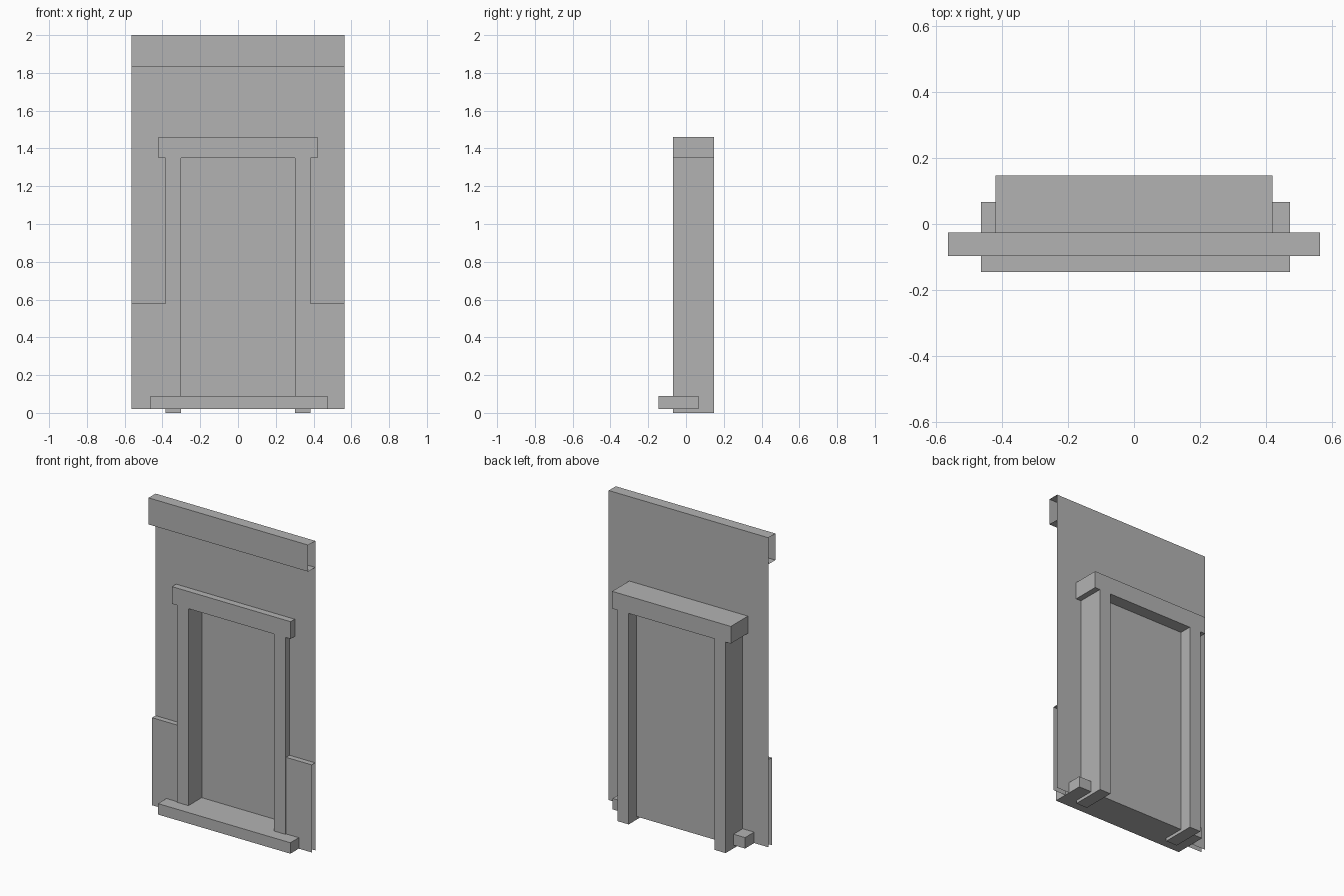
import bpy
import bmesh
from mathutils import Vector

cube = bpy.data.objects.get("Cube")
if cube:
    bpy.data.objects.remove(cube, do_unlink=True)

# One flat stone colour
stone = bpy.data.materials.new("plain_grey")
stone.use_nodes = True
colour = (0.45, 0.45, 0.45, 1)
stone.diffuse_color = colour
stone.node_tree.nodes["Principled BSDF"].inputs["Base Color"].default_value = colour


def sweep(name, points, offset=None, solid=False):
    """Draw a path or outline and push it along offset; solid closes both ends."""
    bm = bmesh.new()
    verts = [bm.verts.new(p) for p in points]
    if solid or offset is None:
        geom = [bm.faces.new(verts)]
    else:
        geom = [bm.edges.new(pair) for pair in zip(verts, verts[1:])]
    if solid:
        out = bmesh.ops.extrude_face_region(bm, geom=geom, use_keep_orig=True)["geom"]
    elif offset:
        out = bmesh.ops.extrude_edge_only(bm, edges=geom)["geom"]
    if offset:
        moved = [g for g in out if isinstance(g, bmesh.types.BMVert)]
        bmesh.ops.translate(bm, verts=moved, vec=Vector(offset))
    if solid:
        bmesh.ops.recalc_face_normals(bm, faces=bm.faces)
    mesh = bpy.data.meshes.new(name)
    bm.to_mesh(mesh)
    bm.free()
    mesh.materials.append(stone)
    obj = bpy.data.objects.new(name, mesh)
    bpy.context.collection.objects.link(obj)
    return obj


def mirrored(half, y):
    """Complete a right-hand (x, z) outline across x = 0."""
    full = half + [(-x, z) for x, z in reversed(half)]
    return [(x, y, z) for x, z in full]


WALL_X, WALL_Y, BASE, TOP = 0.565, -0.026, 0.02, 2.0
POST_IN, POST_OUT, LINTEL = 0.303, 0.383, 1.35
FRAME_Y, FRAME_DEPTH = -0.068, 0.215
PANEL_Y = 0.067

# Thin wall sheet with the doorway left open
sweep("wall", mirrored([(0.34, LINTEL + 0.05), (0.34, BASE),
                        (WALL_X, BASE), (WALL_X, TOP)], WALL_Y))

# Open-ended cornice strip along the top
sweep("cornice", [(-WALL_X, y, z) for y, z in
                  [(WALL_Y, TOP), (-0.097, TOP), (-0.097, 1.83), (WALL_Y, 1.83)]],
      (2 * WALL_X, 0, 0))

# Low wainscot on each side: a top ledge and a front sheet
for side, start in (("right", -WALL_X), ("left", POST_OUT)):
    sweep(side + "_wainscot", [(start, y, z) for y, z in
                               [(WALL_Y, 0.58), (-0.061, 0.58), (-0.061, BASE)]],
          (WALL_X - POST_OUT, 0, 0))

# Door surround: two posts and an overhanging lintel
sweep("door_frame", mirrored([(POST_IN, LINTEL), (POST_IN, 0), (POST_OUT, 0),
                              (POST_OUT, LINTEL), (0.42, LINTEL), (0.42, 1.46)], FRAME_Y),
      (0, FRAME_DEPTH, 0), solid=True)

# Recessed door sheet
sweep("door_panel", mirrored([(POST_IN, BASE), (POST_IN, LINTEL)], PANEL_Y))

# Doorstep running through the opening, slightly off centre
sweep("doorstep", [(-0.464, y, z) for y, z in
                   [(-0.146, BASE), (0.066, BASE), (0.066, 0.09), (-0.146, 0.09)]],
      (0.937, 0, 0), solid=True)
